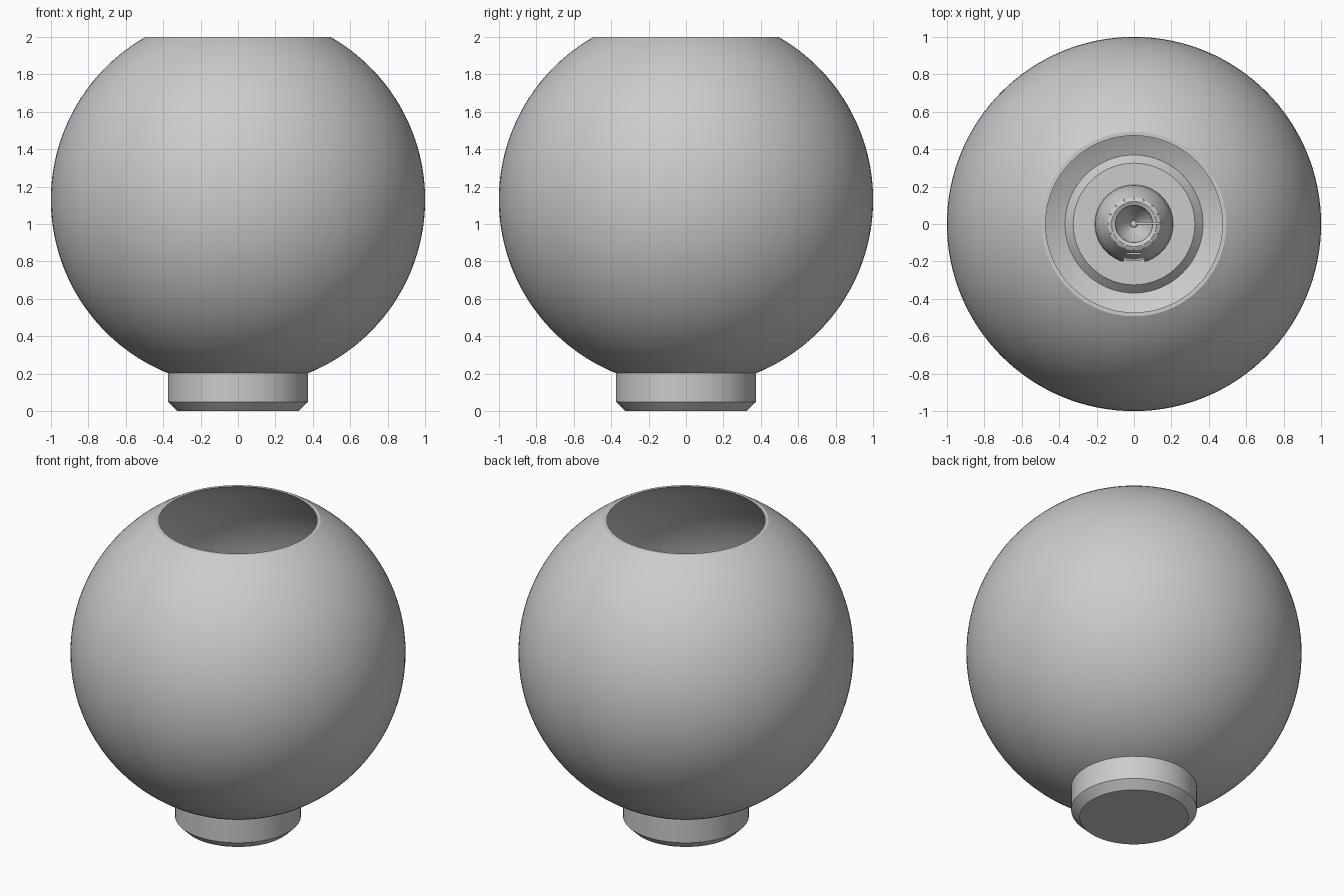
import bpy, bmesh, math
from math import sin, cos, pi, radians
from mathutils import Matrix

cube = bpy.data.objects.get("Cube")
if cube:
    bpy.data.objects.remove(cube, do_unlink=True)

grey = bpy.data.materials.new("light grey")
grey.use_nodes = True
grey.diffuse_color = (0.6, 0.6, 0.6, 1)
grey.node_tree.nodes["Principled BSDF"].inputs["Base Color"].default_value = (0.6, 0.6, 0.6, 1)


def finish(name, bm):
    bmesh.ops.remove_doubles(bm, verts=bm.verts, dist=1e-5)
    bmesh.ops.recalc_face_normals(bm, faces=bm.faces)
    mesh = bpy.data.meshes.new(name)
    bm.to_mesh(mesh)
    bm.free()
    obj = bpy.data.objects.new(name, mesh)
    bpy.context.collection.objects.link(obj)
    mesh.materials.append(grey)
    bpy.ops.object.select_all(action="DESELECT")
    obj.select_set(True)
    bpy.context.view_layer.objects.active = obj
    bpy.ops.object.shade_smooth_by_angle(angle=radians(30))
    return obj


def lathe(name, profile, steps=96):
    """Spin a closed (radius, height) outline around z."""
    bm = bmesh.new()
    verts = [bm.verts.new((r, 0, z)) for r, z in profile]
    edges = [bm.edges.new((a, b)) for a, b in zip(verts, verts[1:] + verts[:1])
             if not (a.co.x == 0 and b.co.x == 0)]
    bmesh.ops.spin(bm, geom=verts + edges, cent=(0, 0, 0), axis=(0, 0, 1),
                   angle=2 * pi, steps=steps, use_merge=True)
    return finish(name, bm)


def box(name, size, location):
    bm = bmesh.new()
    bmesh.ops.create_cube(bm, size=1, matrix=Matrix.Translation(location) @ Matrix.Diagonal((*size, 1)))
    return finish(name, bm)


# Hollow globe, open at the top and seated on the base
CENTRE = 1.13


def arc(radius, low_r, high_z, count=56):
    low = math.asin(low_r / radius) - pi / 2
    high = math.asin((high_z - CENTRE) / radius)
    angles = [low + (high - low) * i / count for i in range(count + 1)]
    return [(radius * cos(a), CENTRE + radius * sin(a)) for a in angles]


lathe("globe_shade", arc(1.0, 0.36, 2.0) + arc(0.99, 0.36, 2.0)[::-1], 128)

# Base disc, chamfered above and below
lathe("base", [(0, 0), (0.325, 0), (0.375, 0.05), (0.375, 0.205), (0.325, 0.255), (0, 0.255)])

# Bulb holder: tapered hollow cup with a slot at the front
holder = lathe("bulb_holder", [(0.21, 0.25), (0.205, 0.3), (0.18, 0.38), (0.14, 0.45),
                               (0.12, 0.46), (0.1, 0.45), (0.09, 0.4), (0.02, 0.32),
                               (0, 0.32), (0, 0.25)], 64)
slot = box("slot_cutter", (0.11, 0.08, 0.1), (0, -0.225, 0.27))
slot.hide_render = True
slot.hide_set(True)
cut = holder.modifiers.new("slot", "BOOLEAN")
cut.operation = "DIFFERENCE"
cut.object = slot

# Ribs around the holder rim
for i in range(16):
    rib = box("rim_rib", (0.02, 0.008, 0.015), (0.13, 0, 0.455))
    rib.rotation_euler.z = 2 * pi * i / 16

# Centre pin, contact arm and front tab
lathe("centre_pin", [(0, 0.3), (0.018, 0.3), (0.018, 0.46), (0, 0.475)], 24)
box("contact_arm", (0.14, 0.014, 0.01), (0.07, 0.003, 0.468))
box("front_tab", (0.08, 0.012, 0.05), (0, -0.158, 0.42))
